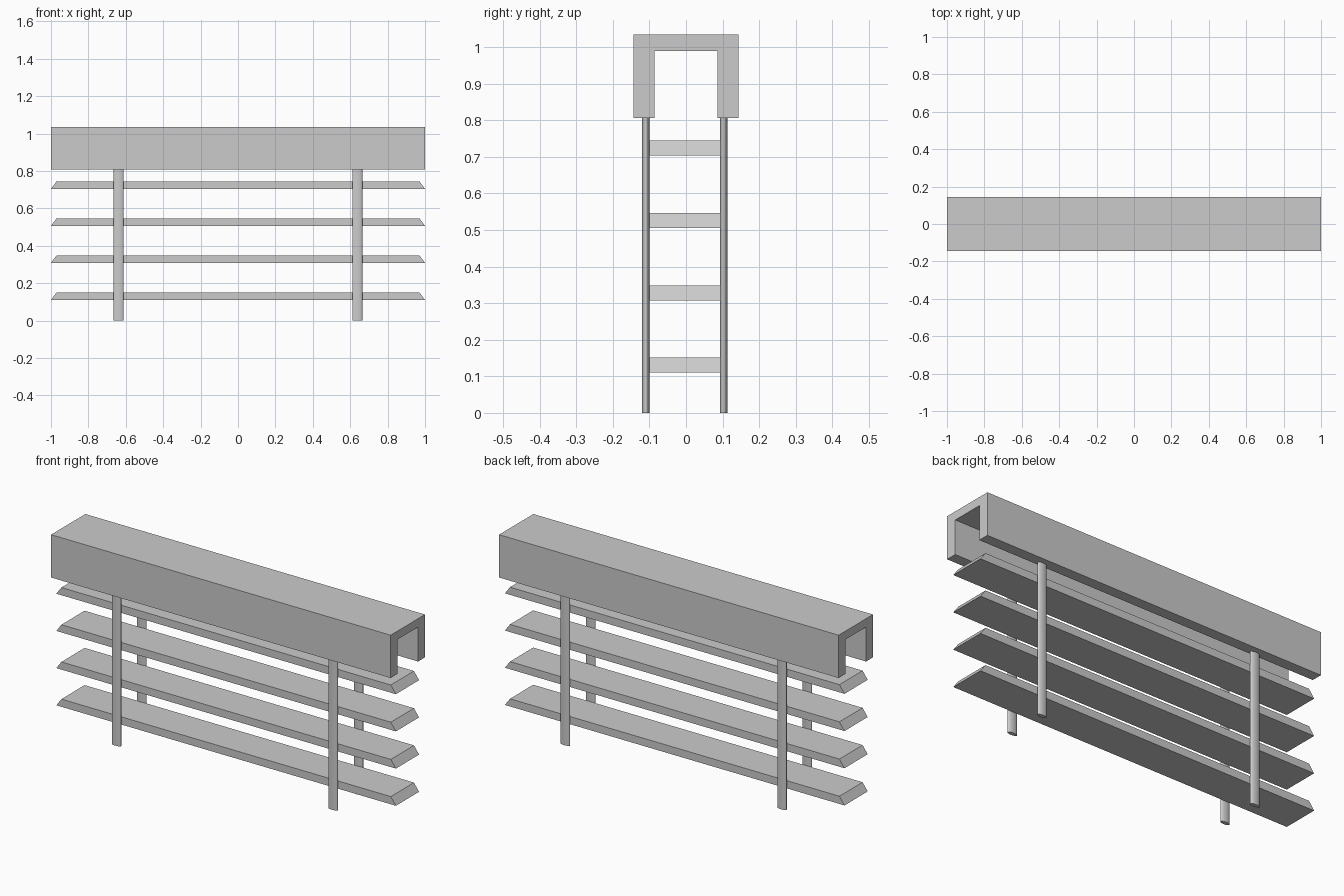
import bpy
import bmesh
import math

cube = bpy.data.objects.get("Cube")
if cube:
    bpy.data.objects.remove(cube, do_unlink=True)

grey = bpy.data.materials.new("light_grey")
grey.use_nodes = True
grey.diffuse_color = (0.6, 0.6, 0.6, 1)
grey.node_tree.nodes["Principled BSDF"].inputs["Base Color"].default_value = (0.6, 0.6, 0.6, 1)


def extrude_profile(name, points, direction):
    """Turn a flat outline into a solid by sweeping it along a direction."""
    bm = bmesh.new()
    face = bm.faces.new([bm.verts.new(p) for p in points])
    swept = bmesh.ops.extrude_face_region(bm, geom=[face])["geom"]
    verts = [v for v in swept if isinstance(v, bmesh.types.BMVert)]
    bmesh.ops.translate(bm, verts=verts, vec=direction)
    bmesh.ops.recalc_face_normals(bm, faces=bm.faces)
    mesh = bpy.data.meshes.new(name)
    bm.to_mesh(mesh)
    bm.free()
    mesh.materials.append(grey)
    obj = bpy.data.objects.new(name, mesh)
    bpy.context.collection.objects.link(obj)
    return obj


# Inverted channel along the top
bottom, ceiling, top = 0.807, 0.99, 1.035
outer, inner = 0.144, 0.086
channel = [(-outer, bottom), (-outer, top), (outer, top), (outer, bottom),
           (inner, bottom), (inner, ceiling), (-inner, ceiling), (-inner, bottom)]
extrude_profile("top_channel", [(-1, y, z) for y, z in channel], (2, 0, 0))

# Slats with ends sloping inward towards the top
for i in range(4):
    low = 0.11 + 0.198 * i
    high = low + 0.041
    outline = [(-1, low), (1, low), (0.97, high), (-0.97, high)]
    extrude_profile(f"slat_{i + 1}", [(x, -0.1, z) for x, z in outline], (0, 0.195, 0))

# Flattened round hangers, in front of and behind the slats
for side, x in (("right", -0.638), ("left", 0.638)):
    for end, y in (("front", -0.11), ("back", 0.103)):
        bpy.ops.mesh.primitive_cylinder_add(vertices=32, radius=1, depth=1,
                                            location=(x, y, 0.41))
        hanger = bpy.context.object
        hanger.name = f"{end}_{side}_hanger"
        hanger.scale = (0.027, 0.0105, 0.82)
        bpy.ops.object.transform_apply(location=False, rotation=False, scale=True)
        hanger.data.materials.append(grey)
        bpy.ops.object.shade_smooth_by_angle(angle=math.radians(40))
